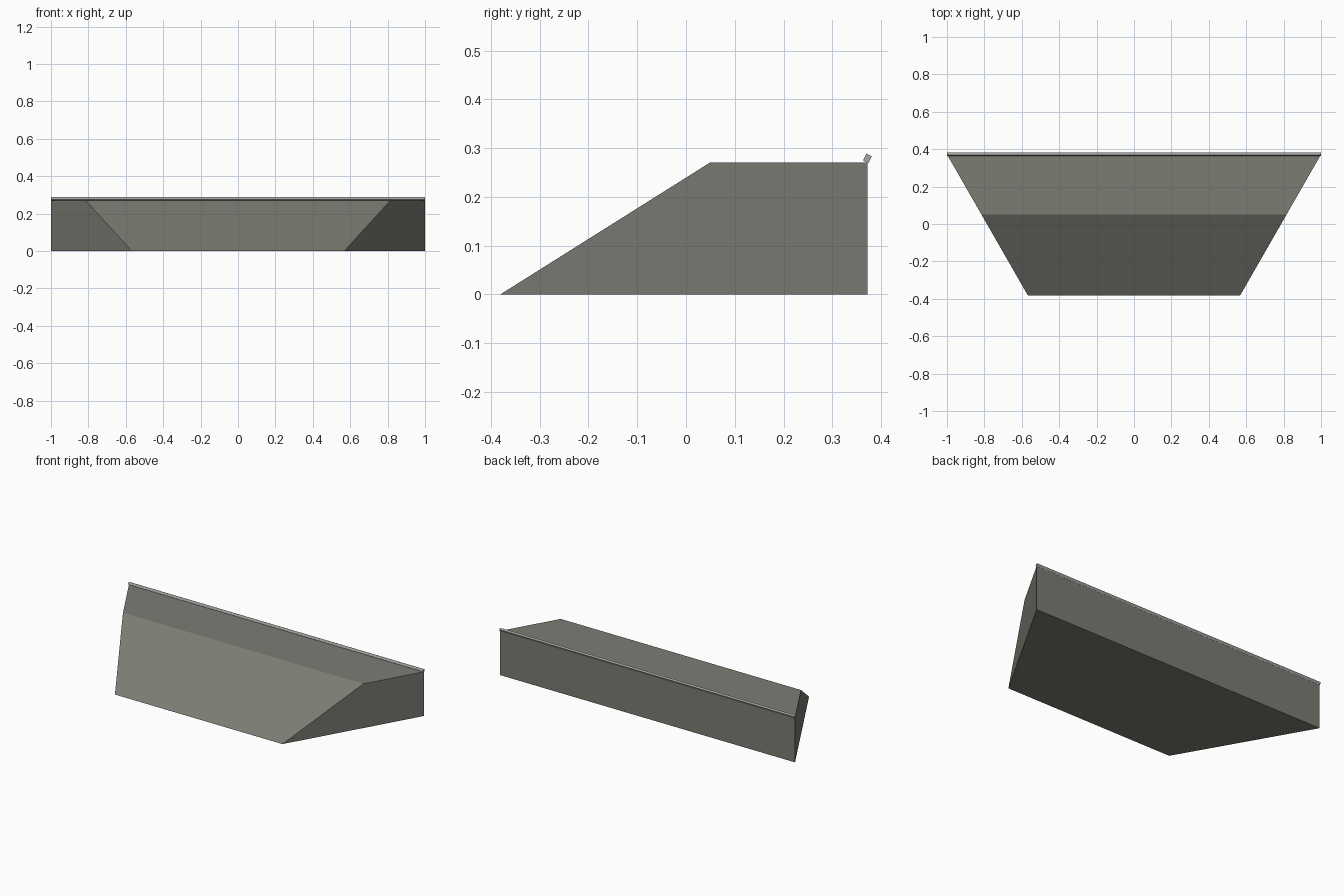
import bpy, bmesh

if "Cube" in bpy.data.objects:
    bpy.data.objects.remove(bpy.data.objects["Cube"])


def material(name, rgb):
    m = bpy.data.materials.new(name)
    m.diffuse_color = (*rgb, 1)
    m.use_nodes = True
    m.node_tree.nodes["Principled BSDF"].inputs["Base Color"].default_value = m.diffuse_color
    return m


def prism(name, profile, half_width, mat):
    """Sweep a (y, z) profile across x, with a half width that depends on y."""
    bm = bmesh.new()
    left = [bm.verts.new((-half_width(y), y, z)) for y, z in profile]
    right = [bm.verts.new((half_width(y), y, z)) for y, z in profile]
    bm.faces.new(left)
    bm.faces.new(right[::-1])
    n = len(profile)
    for i in range(n):
        j = (i + 1) % n
        bm.faces.new((left[i], right[i], right[j], left[j]))
    bmesh.ops.recalc_face_normals(bm, faces=bm.faces)
    mesh = bpy.data.meshes.new(name)
    bm.to_mesh(mesh)
    bm.free()
    mesh.materials.append(mat)
    obj = bpy.data.objects.new(name, mesh)
    bpy.context.collection.objects.link(obj)
    return obj


stone = material("warm grey", (0.20, 0.202, 0.173))
metal = material("light grey", (0.36, 0.37, 0.36))

FRONT, BACK, TOP = -0.381, 0.372, 0.271

# Wedge body: sloped front, flat top, sides splaying out towards the back
prism("ramp_body",
      [(FRONT, 0), (BACK, 0), (BACK, TOP), (0.05, TOP)],
      lambda y: 0.568 + (1 - 0.568) * (y - FRONT) / (BACK - FRONT), stone)

# Thin tilted bar along the back top edge
prism("edge_bar",
      [(0.363, 0.275), (0.374, 0.269), (0.381, 0.283), (0.370, 0.289)],
      lambda y: 1.0, metal)
